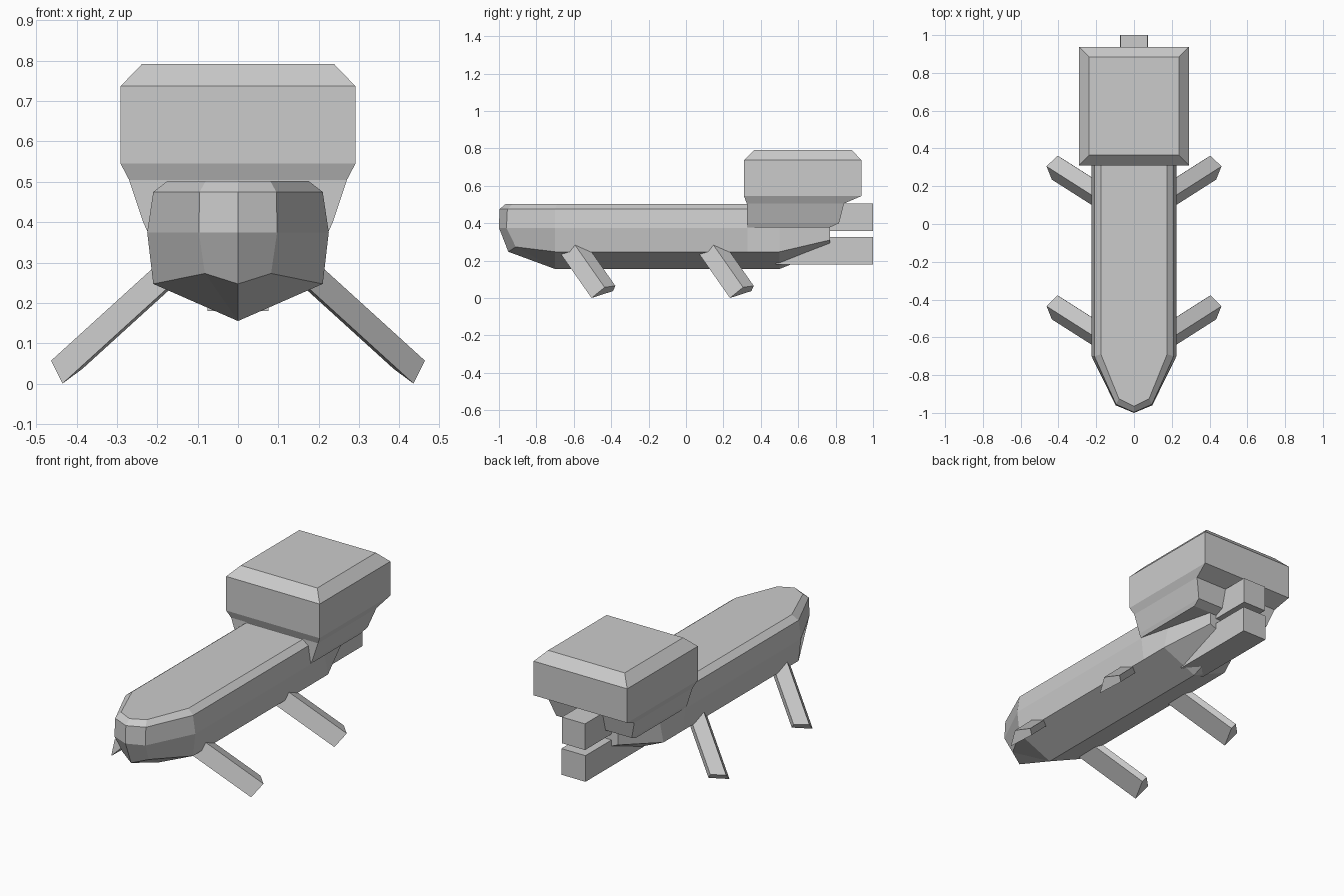
import bpy
from mathutils import Vector

if "Cube" in bpy.data.objects:
    bpy.data.objects.remove(bpy.data.objects["Cube"])


def make(name, verts, faces, mirror=False):
    me = bpy.data.meshes.new(name)
    me.from_pydata([tuple(v) for v in verts], [], faces)
    ob = bpy.data.objects.new(name, me)
    bpy.context.collection.objects.link(ob)
    import bmesh
    bm = bmesh.new()
    bm.from_mesh(me)
    if mirror:
        geom = bmesh.ops.duplicate(bm, geom=bm.verts[:] + bm.faces[:])["geom"]
        for v in geom:
            if isinstance(v, bmesh.types.BMVert):
                v.co.x *= -1
        bmesh.ops.remove_doubles(bm, verts=bm.verts, dist=1e-4)
    bmesh.ops.recalc_face_normals(bm, faces=bm.faces)
    bm.to_mesh(me)
    bm.free()
    return ob


def box_loft(name, layers):
    """Stack of rectangles: (z, half width, front y, back y)."""
    v, f = [], []
    for z, w, y0, y1 in layers:
        v += [(-w, y0, z), (w, y0, z), (w, y1, z), (-w, y1, z)]
    for k in range(len(layers) - 1):
        for i in range(4):
            a, b = 4 * k + i, 4 * k + (i + 1) % 4
            f.append((a, b, b + 4, a + 4))
    n = len(v)
    return make(name, v, f + [(3, 2, 1, 0), (n - 4, n - 3, n - 2, n - 1)])


# Hull: half outlines from bow to stern, stacked top to bottom
outlines = [
    [(0, -.965, .502), (.08, -.925, .502), (.175, -.69, .502),
     (.175, .33, .502), (.175, .5, .502), (.10, .76, .48)],
    [(0, -.997, .475), (.095, -.955, .475), (.21, -.70, .475),
     (.21, .33, .475), (.18, .5, .475), (.11, .765, .45)],
    [(0, -1, .375), (.097, -.96, .375), (.225, -.70, .375),
     (.225, .33, .375), (.182, .5, .378), (.115, .77, .38)],
    [(0, -.95, .247), (.082, -.91, .273), (.21, -.70, .247),
     (.21, .33, .247), (.21, .5, .247), (.115, .77, .31)],
]
verts = [p for row in outlines for p in row]
faces = []
for r in range(3):
    for c in range(5):
        a = r * 6 + c
        faces.append((a, a + 1, a + 7, a + 6))
verts += [(0, -.70, .155), (0, .5, .155), (0, .77, .262),
          (0, -.69, .502), (0, .5, .502), (0, .76, .48)]
kf, kb, ks, tf, tb, ts = range(24, 30)
faces += [(18, 19, kf), (19, 20, kf), (20, 21, 22, kb, kf), (22, 23, ks, kb),
          (0, 1, 2, tf), (2, 3, 4, tb, tf), (4, 5, ts, tb),
          (5, 11, 17, 23, ks, ts)]
make("hull", verts, faces, mirror=True)

# Cabin with flared underside and bevelled roof
box_loft("cabin", [(.378, .225, .325, .77), (.40, .235, .325, .818),
                   (.505, .27, .325, .845), (.545, .291, .31, .938),
                   (.737, .291, .31, .938), (.792, .238, .365, .885)])

# Tail blocks
box_loft("tail_upper", [(.358, .072, .6, 1), (.505, .072, .6, 1)])
box_loft("tail_lower", [(.18, .075, .48, 1), (.327, .075, .48, 1)])

# Splayed legs, two per side
foot = [(.463, -.435, .06), (.435, -.505, .003),
        (.385, -.39, .04), (.405, -.378, .068)]
run = Vector((-.275, -.175, .25))
for place, dy in (("front", 0), ("rear", .74)):
    for side, s in (("right", 1), ("left", -1)):
        pts = [Vector(p) + o for o in (Vector(), run) for p in foot]
        pts = [(p.x * s, p.y + dy, p.z - .003) for p in pts]
        sides = [(i, (i + 1) % 4, (i + 1) % 4 + 4, i + 4) for i in range(4)]
        make(f"{place}_leg_{side}", pts, sides + [(0, 1, 2, 3), (4, 5, 6, 7)])
